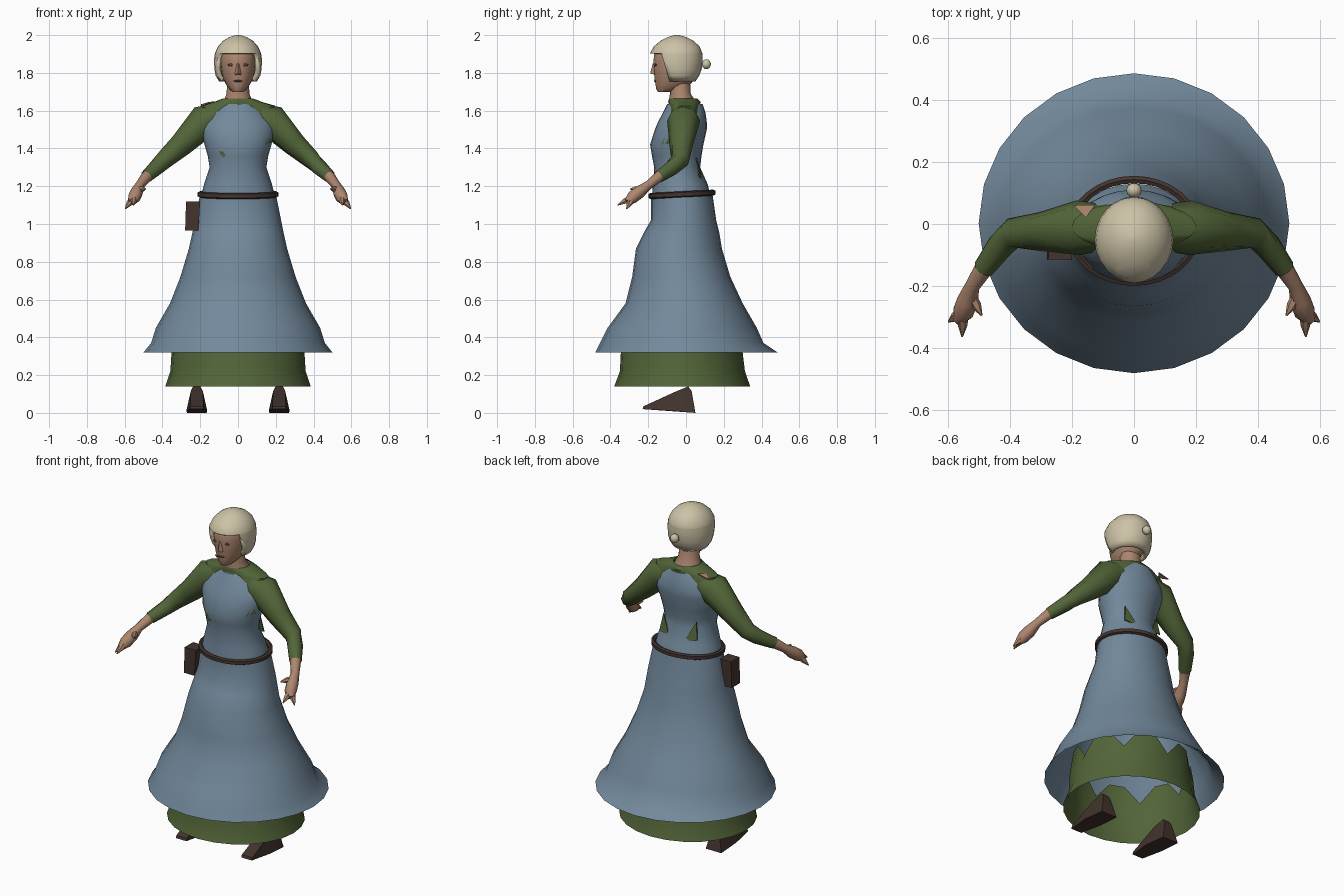
import bpy, bmesh, math
from mathutils import Vector

cube = bpy.data.objects.get("Cube")
if cube:
    bpy.data.objects.remove(cube, do_unlink=True)


def material(name, r, g, b):
    m = bpy.data.materials.new(name)
    m.use_nodes = True
    m.diffuse_color = (r, g, b, 1)
    bsdf = next(n for n in m.node_tree.nodes if n.type == 'BSDF_PRINCIPLED')
    bsdf.inputs["Base Color"].default_value = (r, g, b, 1)
    bsdf.inputs["Roughness"].default_value = 0.8
    return m


BLUE = material("dusty blue cloth", .17, .25, .33)
GREEN = material("olive cloth", .085, .13, .04)
SKIN = material("skin", .42, .24, .16)
HAIR = material("pale blonde hair", .60, .54, .38)
LEATHER = material("dark leather", .055, .034, .027)
SHADE = material("eye and lip brown", .10, .06, .045)


def finish(bm, name, mat, angle=50):
    bmesh.ops.recalc_face_normals(bm, faces=bm.faces)
    me = bpy.data.meshes.new(name)
    bm.to_mesh(me)
    bm.free()
    me.materials.append(mat)
    ob = bpy.data.objects.new(name, me)
    bpy.context.collection.objects.link(ob)
    bpy.ops.object.select_all(action='DESELECT')
    ob.select_set(True)
    bpy.context.view_layer.objects.active = ob
    bpy.ops.object.shade_smooth_by_angle(angle=math.radians(angle))
    return ob


def skin_rings(bm, rings, caps):
    rows = [[bm.verts.new(p) for p in ring] for ring in rings]
    for a, b in zip(rows, rows[1:]):
        for i in range(len(a)):
            j = (i + 1) % len(a)
            bm.faces.new((a[i], a[j], b[j], b[i]))
    if caps[0]:
        bm.faces.new(rows[0])
    if caps[1]:
        bm.faces.new(rows[-1])
    return rows


def loft(rings, n, caps=(False, False)):
    """Horizontal ellipses given as (z, half width, front y, back y)."""
    bm = bmesh.new()
    pts = []
    for z, rx, y0, y1 in rings:
        turn = [math.tau * i / n for i in range(n)]
        pts.append([Vector((rx * math.cos(t), (y0 + y1) / 2 + (y1 - y0) / 2 * math.sin(t), z))
                    for t in turn])
    return bm, skin_rings(bm, pts, caps)


def tube(bm, path, side, n=8, caps=(True, True)):
    """Tapered tube through (x, y, z, radius) points, mirrored by side."""
    c = [Vector((side * p[0], p[1], p[2])) for p in path]
    rings = []
    for i, p in enumerate(path):
        d = c[min(i + 1, len(c) - 1)] - c[max(i - 1, 0)]
        q = d.to_track_quat('Z', 'Y')
        rings.append([c[i] + q @ Vector((p[3] * math.cos(math.tau * k / n),
                                         p[3] * math.sin(math.tau * k / n), 0))
                      for k in range(n)])
    skin_rings(bm, rings, caps)


def hull(name, points, mat):
    bm = bmesh.new()
    for p in points:
        bm.verts.new(p)
    bmesh.ops.convex_hull(bm, input=bm.verts)
    return finish(bm, name, mat, 30)


def blob(name, mat, loc, size):
    bm = bmesh.new()
    bmesh.ops.create_uvsphere(bm, u_segments=12, v_segments=8, radius=1)
    for v in bm.verts:
        v.co = Vector(loc) + Vector(size) * v.co
    return finish(bm, name, mat)


# Overskirt with a flared hem
bm, rows = loft([(1.16, .2, -.185, .14), (1.02, .228, -.185, .16), (.96, .24, -.22, .175),
                 (.87, .26, -.265, .19), (.72, .305, -.285, .235), (.58, .36, -.32, .30),
                 (.45, .435, -.415, .375), (.37, .46, -.455, .41), (.32, .5, -.48, .485)], 24)
finish(bm, "overskirt", BLUE)

# Underskirt with a ragged hidden top edge
bm, rows = loft([(.14, .385, -.38, .34), (.22, .358, -.35, .312),
                 (.32, .352, -.345, .30), (.46, .335, -.32, .285)], 24)
for v in rows[-1][::3]:
    v.co.z -= .1
finish(bm, "underskirt", GREEN)

# Bodice
bm, rows = loft([(1.15, .195, -.18, .13), (1.21, .18, -.175, .115), (1.3, .15, -.168, .075),
                 (1.36, .16, -.18, .082), (1.42, .177, -.19, .092), (1.5, .198, -.165, .11),
                 (1.54, .188, -.148, .11), (1.59, .145, -.122, .103), (1.635, .095, -.1, .088)], 24)
finish(bm, "bodice", BLUE)

# Blouse under the bodice, up to the neckline
bm, rows = loft([(1.25, .13, -.12, .05), (1.45, .16, -.12, .075), (1.56, .19, -.1, .08),
                 (1.625, .2, -.085, .07), (1.645, .13, -.095, .078), (1.665, .078, -.09, .06)], 20)
finish(bm, "blouse", GREEN)

# Sleeves, forearms and hands
for side, word in ((1, "left"), (-1, "right")):
    bm = bmesh.new()
    tube(bm, [(.08, -.01, 1.575, .07), (.18, -.012, 1.545, .088), (.3, -.025, 1.42, .063),
              (.39, -.03, 1.34, .05), (.43, -.07, 1.3, .043), (.485, -.145, 1.25, .034)], side,
         caps=(True, False))
    finish(bm, word + "_sleeve", GREEN)

    bm = bmesh.new()
    tube(bm, [(.43, -.07, 1.3, .03), (.485, -.145, 1.25, .03), (.52, -.2, 1.205, .024),
              (.535, -.245, 1.17, .034), (.55, -.285, 1.14, .034), (.565, -.31, 1.115, .02)], side)
    for tip in ((.49, -.295, 1.185), (.553, -.362, 1.1), (.597, -.315, 1.08)):
        root = (.527, -.225, 1.185) if tip[0] < .5 else (.55, -.28, 1.145)
        mid = tuple(.45 * a + .55 * b for a, b in zip(root, tip))
        tube(bm, [(*root, .018), (*mid, .016), (*tip, .003)], side, 6)
    finish(bm, word + "_hand", SKIN)

    # Pointed shoe
    hull(word + "_shoe", [(side * (.218 + k * w), y, z) for k in (-1, 1) for w, y, z in
                          ((.035, -.23, .02), (.035, -.225, .035), (.055, -.09, .012),
                           (.052, .05, 0), (.032, -.05, .115), (.02, .012, .14),
                           (.024, .03, .115))], LEATHER)

    # Eye, and the blouse showing through the back of the bodice
    blob(word + "_eye", SHADE, (side * .036, -.161, 1.842), (.019, .006, .007))
    hull(word + "_back_gap", [(side * x, y + d, z) for d in (0, .006) for x, y, z in
                              ((.11, .052, 1.35), (.05, .085, 1.235), (.125, .068, 1.25))], GREEN)

# Small gaps in the bodice front and right shoulder
hull("front_gap", [(x, -.162 + d, z) for d in (0, -.006) for x, z in
                   ((-.1, 1.385), (-.055, 1.38), (-.075, 1.35))], GREEN)
hull("chest_gap", [(x, y + d, z) for d in (0, -.006) for x, y, z in
                   ((.145, -.125, 1.42), (.17, -.09, 1.49), (.175, -.08, 1.43))], GREEN)
hull("shoulder_gap", [(x, y, z + d) for d in (0, .006) for x, y, z in
                      ((-.195, .06, 1.628), (-.125, .062, 1.643), (-.155, .02, 1.64))], SKIN)

# Neck and head
bm, rows = loft([(1.6, .1, -.09, .065), (1.65, .076, -.09, .05), (1.69, .06, -.085, .025),
                 (1.78, .058, -.09, .02)], 16)
finish(bm, "neck", SKIN)
bm, rows = loft([(1.698, .028, -.148, -.07), (1.715, .046, -.158, -.02), (1.735, .062, -.161, .02),
                 (1.765, .077, -.166, .045), (1.8, .087, -.169, .06), (1.86, .095, -.173, .065),
                 (1.92, .09, -.165, .06), (1.96, .06, -.12, .02)], 20, (True, True))
finish(bm, "head", SKIN)
hull("nose", [(-.017, -.166, 1.79), (.017, -.166, 1.79), (0, -.19, 1.797),
              (-.008, -.168, 1.85), (.008, -.168, 1.85), (0, -.176, 1.85)], SKIN)
blob("mouth", SHADE, (0, -.163, 1.757), (.026, .006, .005))

# Hair cap, opened around the face
bm, rows = loft([(1.755, .1, -.13, .05), (1.785, .118, -.16, .07), (1.82, .125, -.18, .083),
                 (1.87, .127, -.19, .088), (1.905, .122, -.19, .086), (1.94, .106, -.17, .072),
                 (1.97, .079, -.135, .04), (1.99, .045, -.095, .0), (2.0, .012, -.06, -.035)],
                24, (False, True))
for co, no in (((0, -.1, 1.8), (0, 1, .3)), ((0, 0, 1.903), (0, 0, 1))):
    bmesh.ops.bisect_plane(bm, geom=bm.verts[:] + bm.edges[:] + bm.faces[:],
                           plane_co=co, plane_no=no)
face_area = []
for f in bm.faces:
    c = f.calc_center_median()
    if c.z < 1.903 and c.y + .1 + .3 * (c.z - 1.8) < 0:
        face_area.append(f)
bmesh.ops.delete(bm, geom=face_area, context='FACES')
hair = finish(bm, "hair", HAIR)
thick = hair.modifiers.new("thickness", 'SOLIDIFY')
thick.thickness = .022
thick.offset = -1
blob("hair_bun", HAIR, (0, .108, 1.846), (.025, .024, .026))

# Belt, tilted a little to the back
bm = bmesh.new()
n = 32
rings = []
for i in range(n):
    t = math.tau * i / n
    out = Vector((math.cos(t), math.sin(t), 0))
    mid = Vector((.202 * out.x, -.022 + .165 * out.y, 1.157 + .009 * out.y))
    rings.append([mid + out * a + Vector((0, 0, b)) for a, b in
                  ((.012, -.01), (.012, .01), (0, .016), (-.012, .01), (-.012, -.01), (0, -.016))])
skin_rings(bm, rings + rings[:1], (False, False))
bmesh.ops.remove_doubles(bm, verts=bm.verts, dist=.0001)
finish(bm, "belt", LEATHER)

# Belt pouch on the right hip
hull("pouch", [(x, y, z) for x, z in ((-.28, .965), (-.21, .965), (-.275, 1.12), (-.2, 1.12))
               for y in (-.115, -.035)], LEATHER)
